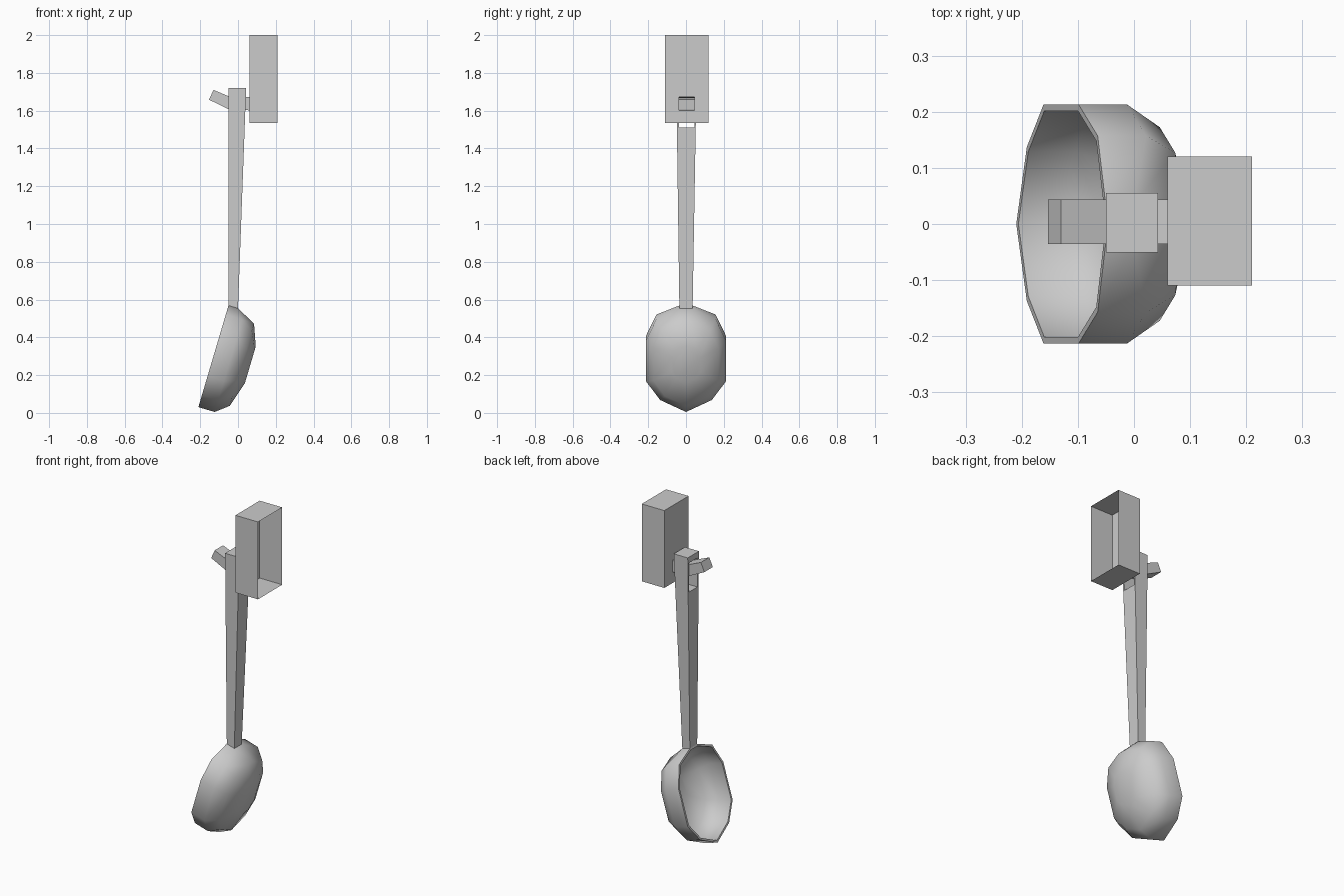
import bpy, bmesh, math
from mathutils import Vector

if "Cube" in bpy.data.objects:
    bpy.data.objects.remove(bpy.data.objects["Cube"])


def loft(name, rings, cap_start=False, cap_end=False):
    """Skin equal-length closed rings of points into one mesh object."""
    bm = bmesh.new()
    rows = [[bm.verts.new(p) for p in ring] for ring in rings]
    n = len(rows[0])
    for a, b in zip(rows, rows[1:]):
        for i in range(n):
            j = (i + 1) % n
            bm.faces.new((a[i], a[j], b[j], b[i]))
    if cap_start:
        bm.faces.new(rows[0][::-1])
    if cap_end:
        bm.faces.new(rows[-1])
    bmesh.ops.recalc_face_normals(bm, faces=bm.faces)
    me = bpy.data.meshes.new(name)
    bm.to_mesh(me)
    bm.free()
    ob = bpy.data.objects.new(name, me)
    bpy.context.collection.objects.link(ob)
    return ob


def activate(ob):
    bpy.ops.object.select_all(action='DESELECT')
    bpy.context.view_layer.objects.active = ob
    ob.select_set(True)


def section(low, high, y0, y1):
    """Rectangular ring between two (x, z) points and two y values."""
    return [(low[0], y0, low[1]), (low[0], y1, low[1]),
            (high[0], y1, high[1]), (high[0], y0, high[1])]


# wall box, open on +x, with the hollow hook drawn out of its -x face
BY, HY = (-0.11, 0.12), (-0.036, 0.044)
loft("wall_box_with_hook", [
    section((0.21, 1.535), (0.21, 2.0), *BY),
    section((0.06, 1.535), (0.06, 2.0), *BY),
    section((0.06, 1.602), (0.06, 1.672), *HY),
    section((-0.045, 1.605), (-0.03, 1.668), *HY),
    section((-0.153, 1.658), (-0.13, 1.71), *HY),
], cap_end=True)

# tapered handle with a slot for the hook
handle = loft("handle", [
    [(-0.05, -0.035, 0.567), (0.0, -0.035, 0.553),
     (0.0, 0.035, 0.553), (-0.05, 0.035, 0.567)],
    [(-0.05, -0.051, 1.72), (0.043, -0.051, 1.72),
     (0.043, 0.055, 1.72), (-0.05, 0.055, 1.72)],
], True, True)
cutter = loft("slot_cutter", [section((-0.2, 1.51), (-0.2, 1.685), -0.038, 0.044),
                              section((0.2, 1.51), (0.2, 1.685), -0.038, 0.044)], True, True)
cutter.hide_render = True
mod = handle.modifiers.new("slot", 'BOOLEAN')
mod.operation, mod.solver, mod.object = 'DIFFERENCE', 'EXACT', cutter
activate(handle)
bpy.ops.object.modifier_apply(modifier=mod.name)
bpy.data.objects.remove(cutter)

# tilted bowl: half outline as (along, across), mirrored across y
C = Vector((-0.13, 0, 0.30))
U = Vector((0.284, 0, 0.959))
N = Vector((0.959, 0, -0.284))
half = [(0.28, 0.035), (0.23, 0.157), (0.11, 0.213), (-0.11, 0.213), (-0.215, 0.137)]
outline = half + [(-0.281, 0.0)] + [(u, -y) for u, y in reversed(half)]


def bowl_ring(scale, depth, shift=0.0, top_depth=None):
    return [C + U * (u * scale + shift) + Vector((0, y * scale, 0))
            + N * (top_depth if top_depth and u > 0.25 else depth) for u, y in outline]


bowl = loft("ladle_bowl", [bowl_ring(1, 0), bowl_ring(1, 0.09, top_depth=0.052),
                           bowl_ring(0.81, 0.157), bowl_ring(0.36, 0.2, 0.012)], cap_end=True)
mod = bowl.modifiers.new("wall", 'SOLIDIFY')
mod.thickness, mod.offset, mod.use_even_offset = 0.012, -1, True
activate(bowl)
bpy.ops.object.modifier_apply(modifier=mod.name)
bpy.ops.object.shade_smooth_by_angle(angle=math.radians(60))
